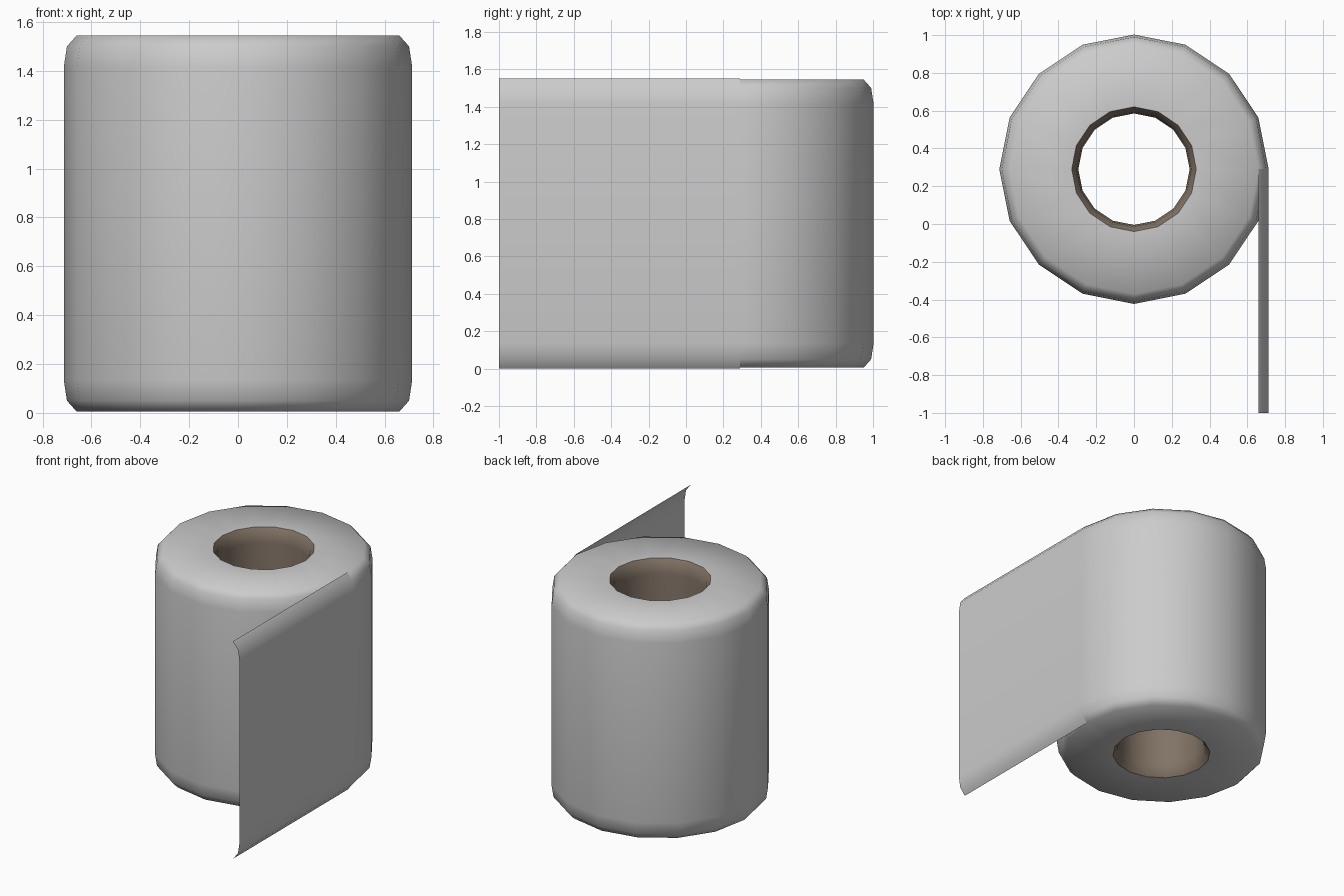
import bpy
from math import cos, sin, tau

if "Cube" in bpy.data.objects:
    bpy.data.objects.remove(bpy.data.objects["Cube"])

SIDES, CY, H = 16, 0.29, 1.55
R = 0.713


def make_object(name, verts, faces, color=None):
    mesh = bpy.data.meshes.new(name)
    mesh.from_pydata(verts, [], faces)
    mesh.update()
    obj = bpy.data.objects.new(name, mesh)
    bpy.context.collection.objects.link(obj)
    for poly in mesh.polygons:
        poly.use_smooth = True
    if color:
        mat = bpy.data.materials.new(name + "_material")
        mat.diffuse_color = color
        mat.use_nodes = True
        mat.node_tree.nodes["Principled BSDF"].inputs["Base Color"].default_value = mat.diffuse_color
        mesh.materials.append(mat)
    return obj


def mirrored(half):
    """Bottom-to-middle profile completed with its top half."""
    return half + [(r, H - z) for r, z in reversed(half)]


def lathe(name, profile, closed=False, color=None):
    n = len(profile)
    verts = [(r * cos(tau * i / SIDES), CY + r * sin(tau * i / SIDES), z)
             for i in range(SIDES) for r, z in profile]
    faces = []
    for i in range(SIDES):
        a, b = i * n, (i + 1) % SIDES * n
        for j in range(n if closed else n - 1):
            k = (j + 1) % n
            faces.append((a + j, b + j, b + k, a + k))
    return make_object(name, verts, faces, color)


# Rounded paper roll with flat annular ends
rim = [(0.66, 0.005), (0.70, 0.05), (R, 0.135)]
lathe("paper_roll", mirrored([(0.33, 0.005)] + rim))

# Cardboard core lining the hole, flared at both ends
core = mirrored([(0.33, 0.005), (0.303, 0.04), (0.295, 0.10)])
lathe("cardboard_core", core[::-1], color=(0.22, 0.17, 0.13, 1))

# Loose sheet hanging straight off the right side, same edge curl as the roll
edge = mirrored([(0.66, 0.0), (0.70, 0.05), (R, 0.135)])
n = len(edge)
verts = [(x, y, z) for y in (-1.0, CY) for x, z in edge]
make_object("loose_sheet", verts,
            [(j, n + j, n + j + 1, j + 1) for j in range(n - 1)])
